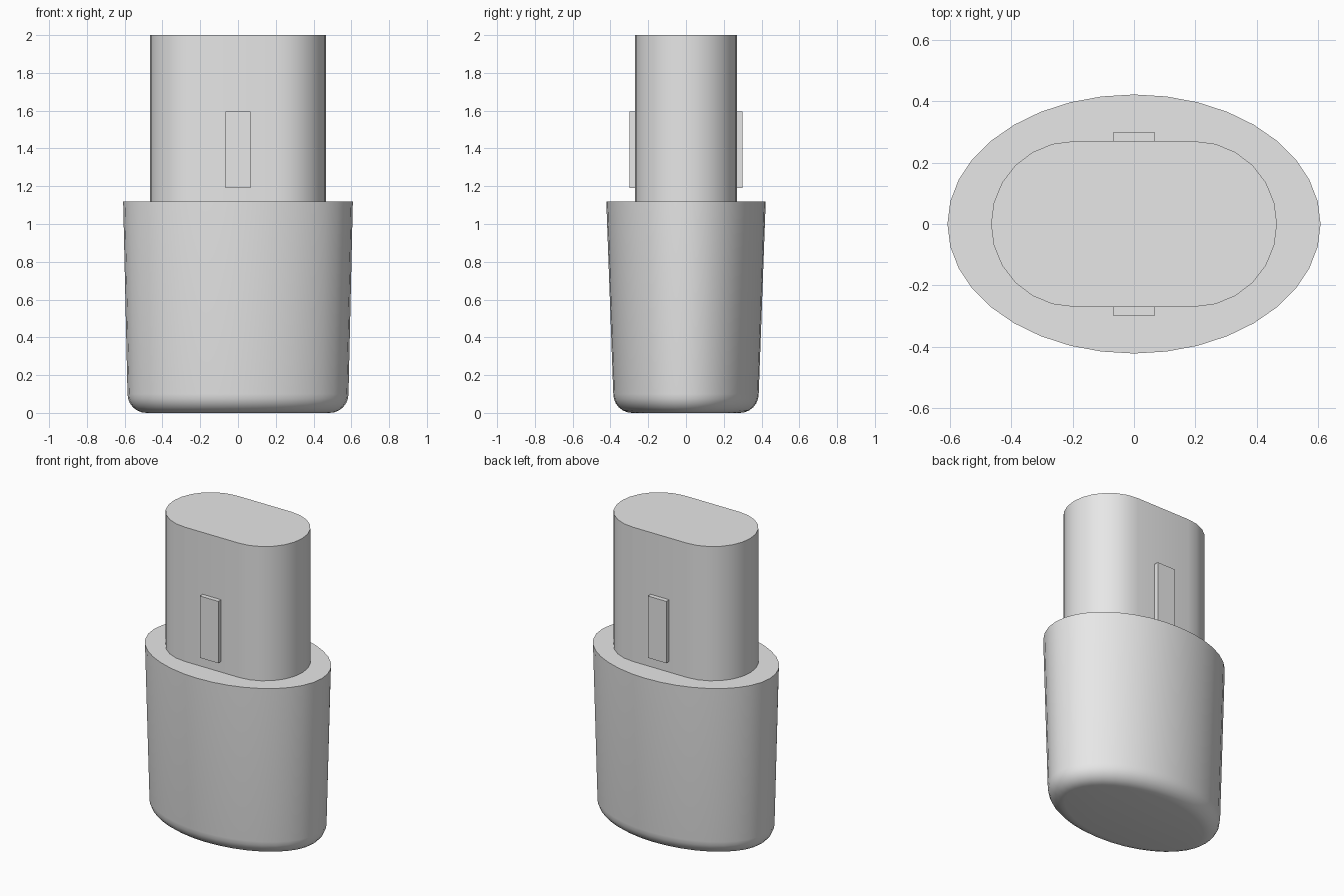
import bpy, bmesh
from math import sin, cos, pi, radians, hypot

cube = bpy.data.objects.get("Cube")
if cube:
    bpy.data.objects.remove(cube, do_unlink=True)

grey = bpy.data.materials.new("plain grey")
grey.use_nodes = True
GREY = (0.8, 0.8, 0.8, 1)
grey.diffuse_color = GREY
grey.node_tree.nodes["Principled BSDF"].inputs["Base Color"].default_value = GREY


def loft(name, rings):
    """Skin a stack of equal-length rings and cap both ends."""
    bm = bmesh.new()
    loops = [[bm.verts.new(p) for p in ring] for ring in rings]
    n = len(loops[0])
    for low, high in zip(loops, loops[1:]):
        for i in range(n):
            j = (i + 1) % n
            bm.faces.new((low[i], low[j], high[j], high[i]))
    bm.faces.new(loops[0][::-1])
    bm.faces.new(loops[-1])
    bmesh.ops.recalc_face_normals(bm, faces=bm.faces)
    mesh = bpy.data.meshes.new(name)
    bm.to_mesh(mesh)
    bm.free()
    mesh.materials.append(grey)
    obj = bpy.data.objects.new(name, mesh)
    bpy.context.collection.objects.link(obj)
    bpy.ops.object.select_all(action="DESELECT")
    obj.select_set(True)
    bpy.context.view_layer.objects.active = obj
    bpy.ops.object.shade_smooth_by_angle(angle=radians(30))
    return obj


def ellipse(a, b, z, inset=0, n=36):
    """Ellipse moved inward along its normals by inset."""
    ring = []
    for i in range(n):
        t = 2 * pi * i / n
        nx, ny = b * cos(t), a * sin(t)
        k = inset / hypot(nx, ny)
        ring.append((a * cos(t) - nx * k, b * sin(t) - ny * k, z))
    return ring


def stadium(half_flat, radius, z, n=12):
    """Straight front and back joined by half-round ends."""
    ring = []
    for side in (1, -1):
        for i in range(n + 1):
            t = -pi / 2 + pi * i / n
            ring.append((side * (half_flat + radius * cos(t)), side * radius * sin(t), z))
    return ring


# Tapered oval body with a rounded bottom edge
FILLET, STEPS = 0.1, 6
rings = []
for s in range(STEPS + 1):
    t = pi / 2 * s / STEPS
    rings.append(ellipse(0.585, 0.385, FILLET * (1 - cos(t)), FILLET * (1 - sin(t))))
rings.append(ellipse(0.608, 0.422, 1.12))
loft("oval_body", rings)

# Upright plug with flat front and back
loft("plug", [stadium(0.196, 0.27, 1.1), stadium(0.196, 0.27, 2.0)])

# Raised key tabs on the front and back of the plug
for name, side in (("front_tab", -1), ("back_tab", 1)):
    corners = ((-0.067, 0.25), (0.067, 0.25), (0.067, 0.3), (-0.067, 0.3))
    loft(name, [[(x, side * y, z) for x, y in corners] for z in (1.19, 1.595)])
